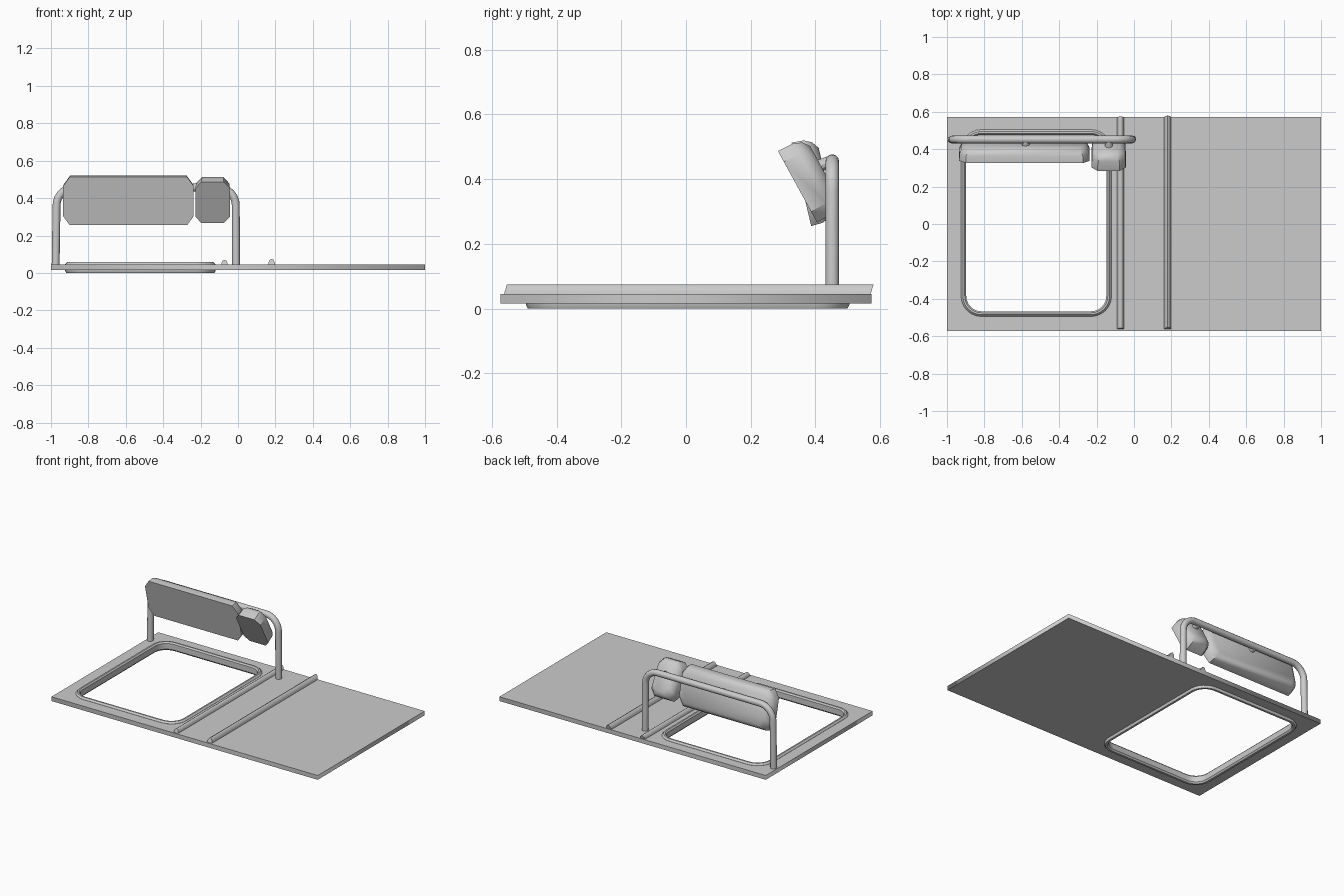
import bpy, bmesh, math
from mathutils import Vector

if "Cube" in bpy.data.objects:
    bpy.data.objects.remove(bpy.data.objects["Cube"])

grey = bpy.data.materials.new("light grey")
grey.use_nodes = True
GREY = (0.6, 0.6, 0.6, 1)
grey.diffuse_color = GREY
grey.node_tree.nodes["Principled BSDF"].inputs["Base Color"].default_value = GREY


def finish(obj, angle=None):
    bpy.ops.object.select_all(action="DESELECT")
    obj.select_set(True)
    bpy.context.view_layer.objects.active = obj
    if obj.type == "CURVE":
        bpy.ops.object.convert(target="MESH")
        obj = bpy.context.object
    obj.data.materials.clear()
    obj.data.materials.append(grey)
    if angle:
        bpy.ops.object.shade_smooth_by_angle(angle=math.radians(angle))
    return obj


def loft(name, rings, closed=False, angle=30):
    """Skin a row of equal-length point rings; cap the ends unless closed."""
    bm = bmesh.new()
    loops = [[bm.verts.new(p) for p in ring] for ring in rings]
    n = len(loops[0])
    pairs = list(zip(loops, loops[1:])) + ([(loops[-1], loops[0])] if closed else [])
    for a, b in pairs:
        for i in range(n):
            j = (i + 1) % n
            bm.faces.new((a[i], a[j], b[j], b[i]))
    if not closed:
        bm.faces.new(loops[0])
        bm.faces.new(loops[-1])
    bmesh.ops.recalc_face_normals(bm, faces=bm.faces)
    mesh = bpy.data.meshes.new(name)
    bm.to_mesh(mesh)
    bm.free()
    obj = bpy.data.objects.new(name, mesh)
    bpy.context.collection.objects.link(obj)
    return finish(obj, angle)


def rounded_rect(x0, x1, y0, y1, r, z=0, steps=6):
    centres = [(x1 - r, y1 - r), (x0 + r, y1 - r), (x0 + r, y0 + r), (x1 - r, y0 + r)]
    return [(cx + r * math.cos(a), cy + r * math.sin(a), z)
            for q, (cx, cy) in enumerate(centres)
            for a in [math.pi / 2 * (q + s / steps) for s in range(steps + 1)]]


def opening(inset, z=0):
    return rounded_rect(-0.925 + inset, -0.12 - inset, -0.495 + inset, 0.505 - inset,
                        0.11 - inset, z)


def add_curve(name, dims, paths, cyclic):
    curve = bpy.data.curves.new(name, "CURVE")
    curve.dimensions = dims
    for path in paths:
        spline = curve.splines.new("POLY")
        spline.points.add(len(path) - 1)
        for point, co in zip(spline.points, path):
            point.co = (*co, 1)
        spline.use_cyclic_u = cyclic
    obj = bpy.data.objects.new(name, curve)
    bpy.context.collection.objects.link(obj)
    return obj


# Flat board with a rounded opening
board = add_curve("board", "2D", [
    [(-1, -0.573, 0), (1, -0.573, 0), (1, 0.573, 0), (-1, 0.573, 0)],
    opening(0.012)], True)
board.data.fill_mode = "BOTH"
board.data.extrude = 0.0145
board.location.z = 0.0305
finish(board)

# Bevelled rim lining the opening, standing proud on both sides
rim_profile = [(0.006, 0), (0.0, 0.012), (0.0, 0.046), (0.010, 0.057),
               (0.020, 0.057), (0.028, 0.048), (0.028, 0.010), (0.020, 0)]
loft("opening_rim", [opening(i, z) for i, z in rim_profile], closed=True)


# Raised ridges with raked ends
def ridge(name, x, width, top, y0, y1):
    shape = [(-0.5, 0), (-0.45, 0.4), (-0.25, 0.85), (0, 1), (0.25, 0.85), (0.45, 0.4), (0.5, 0)]
    height = top - 0.043
    loft(name, [[(x + u * width, y + 0.3 * v * height, 0.043 + v * height)
                 for u, v in shape] for y in (y0, y1)], angle=50)


ridge("inner_ridge", -0.072, 0.036, 0.07, -0.563, 0.567)
ridge("outer_ridge", 0.18, 0.038, 0.075, -0.563, 0.57)

# Bent tube standing on the board
TUBE_Y, TUBE_TOP, BEND = 0.452, 0.456, 0.095


def tube_side(foot_x, shoulder_x, sign):
    side = [(foot_x, TUBE_Y, 0.04)]
    for s in range(9):
        a = math.pi / 2 * s / 8
        side.append((shoulder_x + sign * BEND * (1 - math.cos(a)), TUBE_Y,
                     TUBE_TOP - BEND * (1 - math.sin(a))))
    return side


tube = add_curve("hoop_tube", "3D",
                 [tube_side(-0.975, -0.97, 1) + tube_side(-0.01, -0.012, -1)[::-1]], False)
tube.data.bevel_depth = 0.021
tube.data.bevel_resolution = 4
tube.data.use_fill_caps = True
finish(tube, 40)


# Tilted heads: an eight-sided flat face with a tapering, rounded back
def head(name, x0, x1, top, bottom, cut, layers):
    top, bottom = Vector((0, *top)), Vector((0, *bottom))
    up = (top - bottom).normalized()
    back = Vector((0, up.z, -up.y))
    middle, half_h = (top + bottom) / 2, (top - bottom).length / 2
    cx, half_w = (x0 + x1) / 2, (x1 - x0) / 2
    rings = []
    for depth, inset in layers:
        w, h = half_w - inset, half_h - inset
        cu, cv = cut
        outline = [(w - cu, h), (w, h - cv), (w, cv - h), (w - cu, -h),
                   (cu - w, -h), (-w, cv - h), (-w, h - cv), (cu - w, h)]
        rings.append([middle + up * v + back * depth + Vector((cx + u, 0, 0))
                      for u, v in outline])
    loft(name, rings, angle=40)


head("wide_head", -0.935, -0.237, (0.326, 0.513), (0.387, 0.255), (0.035, 0.05),
     [(0, 0), (0.038, 0.002), (0.062, 0.014), (0.078, 0.035)])
head("small_head", -0.227, -0.044, (0.284, 0.487), (0.405, 0.266), (0.032, 0.038),
     [(0, 0), (0.055, 0.002), (0.08, 0.014), (0.095, 0.035)])

# Short arms joining the heads to the tube
for name, x in (("wide_head_arm", -0.58), ("small_head_arm", -0.135)):
    loft(name, [[(x + 0.02 * math.cos(a), y, z + 0.02 * math.sin(a))
                 for a in [math.tau * k / 12 for k in range(12)]]
                for y, z in ((0.38, 0.43), (0.45, 0.455))])
